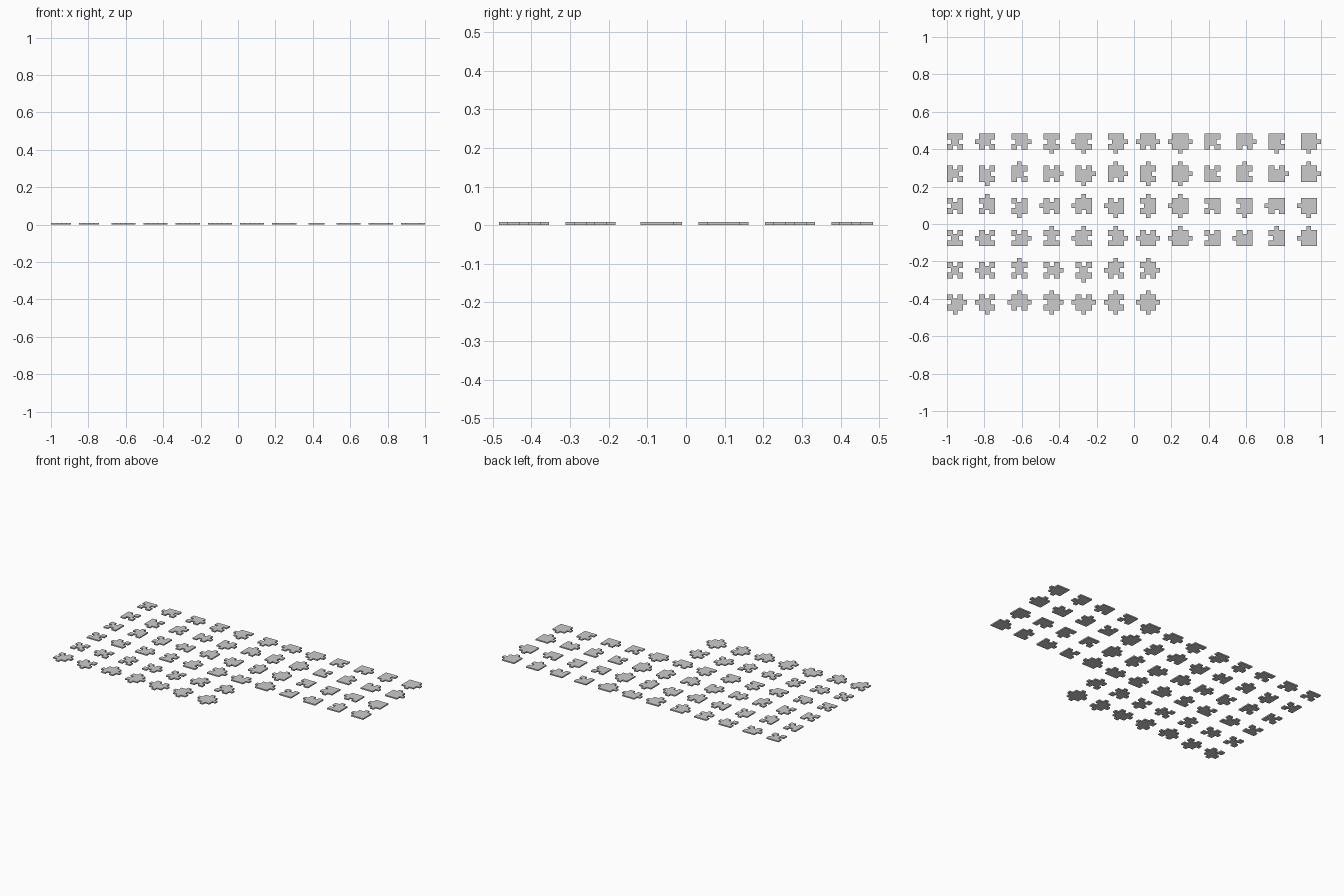
import bpy
import bmesh
from mathutils import Vector

if "Cube" in bpy.data.objects:
    bpy.data.objects.remove(bpy.data.objects["Cube"])

U = 2 / 93          # layout unit: body 4 units, tab 1 unit, pitch 8 units
H = 2 * U           # half of the square body
W = 0.56 * U        # half width of tabs and notches
T = U               # tab length and notch depth
THICK = 0.008
PITCH = 8 * U
X0, Y0 = -1 + H, 22.5 * U - H

# Each row: flat sides, then the sides with tabs per piece; the rest are notched
ROWS = [
    [("T", "- L R B LB BR LR LBR"), ("TL", "- R B RB")],
    [("L", "- B T R BR TR TB TBR"), ("LB", "- T R TR")],
    [("R", "- T B L TL BL TB TBL"), ("TR", "- B L BL")],
    [("B", "- L R T LT TR LR LTR"), ("BR", "- L T LT")],
    [("", "- L T R B LT TR")],
    [("", "RB LB LTR TRB RBL BLT LTRB")],
]

# Outward directions of the sides, counter-clockwise
SIDES = [("B", Vector((0, -1))), ("R", Vector((1, 0))),
         ("T", Vector((0, 1))), ("L", Vector((-1, 0)))]


def outline(flats, tabs):
    pts = []
    for name, out in SIDES:
        along = Vector((-out.y, out.x))
        pts.append(out * H - along * H)
        if name in flats:
            continue
        depth = H + T if name in tabs else H - T
        for a, d in ((-W, H), (-W, depth), (W, depth), (W, H)):
            pts.append(out * d + along * a)
    return pts


def puzzle_piece(name, flats, tabs, x, y):
    bm = bmesh.new()
    face = bm.faces.new([bm.verts.new((p.x, p.y, 0)) for p in outline(flats, tabs)])
    top = bmesh.ops.extrude_face_region(bm, geom=[face], use_keep_orig=True)
    bmesh.ops.translate(bm, vec=(0, 0, THICK),
                        verts=[v for v in top["geom"] if isinstance(v, bmesh.types.BMVert)])
    bmesh.ops.recalc_face_normals(bm, faces=bm.faces)
    mesh = bpy.data.meshes.new(name)
    bm.to_mesh(mesh)
    bm.free()
    obj = bpy.data.objects.new(name, mesh)
    obj.location = (x, y, 0)
    bpy.context.collection.objects.link(obj)


# Lay the pieces out in a grid
for r, groups in enumerate(ROWS):
    pieces = [(flats, tabs) for flats, codes in groups for tabs in codes.split()]
    for c, (flats, tabs) in enumerate(pieces):
        kind = ("inner", "edge", "corner")[len(flats)]
        puzzle_piece(f"{kind}_piece_{r + 1}_{c + 1}", flats, tabs,
                     X0 + c * PITCH, Y0 - r * PITCH)
